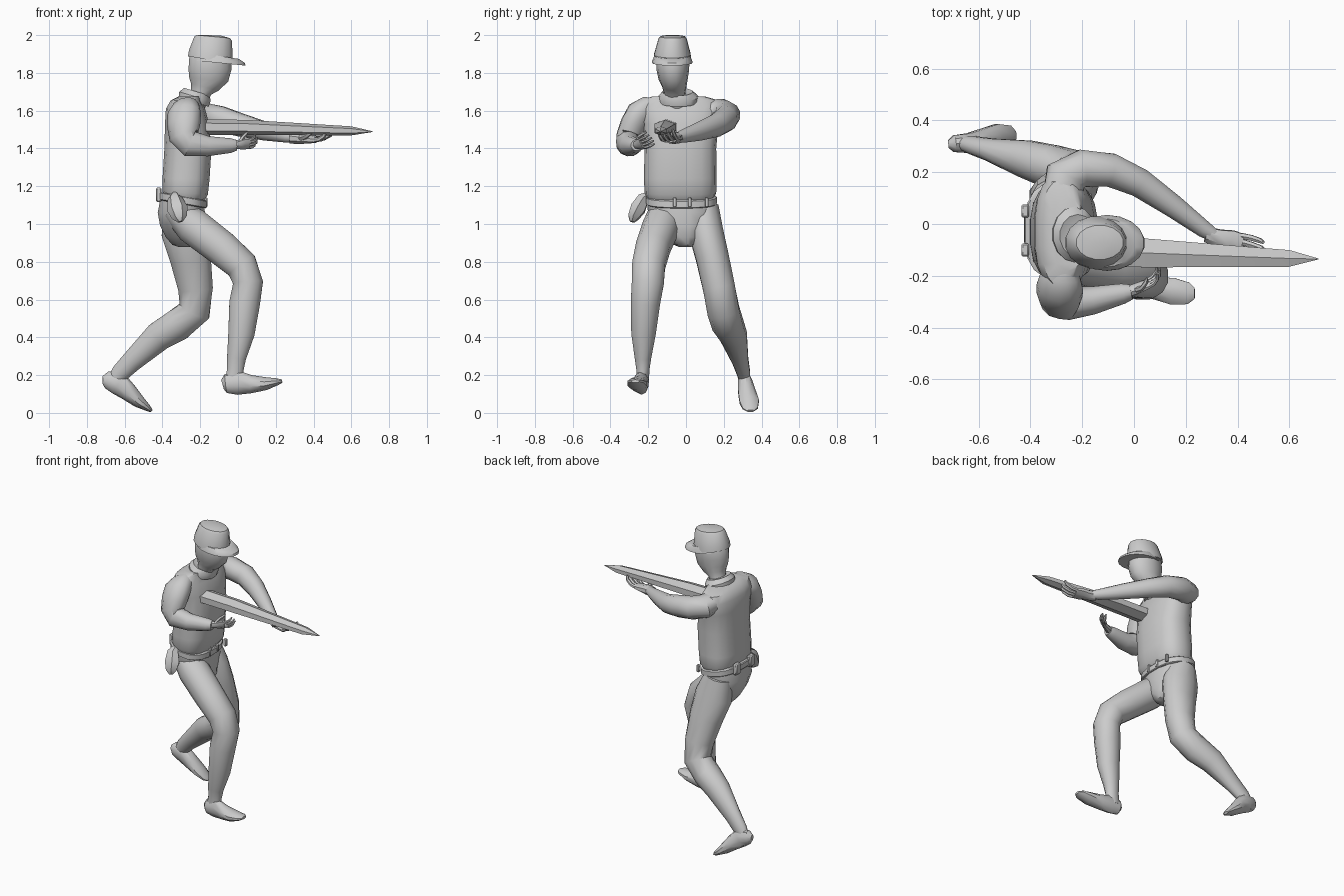
import bpy, bmesh, math
from mathutils import Vector as V


def skin(bm, loops):
    """Bridge successive closed loops of points and cap both ends."""
    vs = [[bm.verts.new(p) for p in l] for l in loops]
    n = len(vs[0])
    for a, b in zip(vs, vs[1:]):
        for i in range(n):
            j = (i + 1) % n
            bm.faces.new((a[i], a[j], b[j], b[i]))
    bm.faces.new(vs[0][::-1])
    bm.faces.new(vs[-1])


def finish(name, bm, angle=38):
    bmesh.ops.recalc_face_normals(bm, faces=bm.faces)
    me = bpy.data.meshes.new(name)
    bm.to_mesh(me)
    bm.free()
    ob = bpy.data.objects.new(name, me)
    bpy.context.collection.objects.link(ob)
    bpy.ops.object.select_all(action='DESELECT')
    ob.select_set(True)
    bpy.context.view_layer.objects.active = ob
    bpy.ops.object.shade_smooth_by_angle(angle=math.radians(angle))
    return ob


def superellipse(n, e):
    f = lambda c: math.copysign(abs(c) ** (2 / e), c)
    return [(f(math.cos(2 * math.pi * (i + .5) / n)), f(math.sin(2 * math.pi * (i + .5) / n)))
            for i in range(n)]


def stack(name, rings, n=14, e=2):
    """Upright loft; ring = x, y, z, radius x, radius y, slope along x."""
    bm = bmesh.new()
    skin(bm, [[V((x + rx * c, y + ry * s, z + k * rx * c)) for c, s in superellipse(n, e)]
              for x, y, z, rx, ry, k in rings])
    return finish(name, bm)


def tube(bm, rings, ref, n=10):
    """Loft along a path; ring = x, y, z, radius along ref, other radius."""
    pts = [V(r[:3]) for r in rings]
    loops = []
    for i, r in enumerate(rings):
        t = (pts[min(i + 1, len(pts) - 1)] - pts[max(i - 1, 0)]).normalized()
        u = (V(ref) - t * t.dot(V(ref))).normalized()
        w = t.cross(u)
        loops.append([pts[i] + u * r[3] * c + w * r[4] * s for c, s in superellipse(n, 2)])
    skin(bm, loops)


def limb(name, rings, ref=(0, 1, 0), n=10):
    bm = bmesh.new()
    tube(bm, rings, ref, n)
    return finish(name, bm)


def hand(name, wrist, d, n, size):
    """Palm, four curled fingers and a thumb; d points forward, n out of the palm."""
    w, d, n = V(wrist), V(d).normalized(), V(n)
    n = (n - d * d.dot(n)).normalized()
    s = d.cross(n)
    bm = bmesh.new()
    P = lambda a, b, c, r, q: (*(w + (d * a + s * b + n * c) * size), r * size, q * size)
    tube(bm, [P(-.03, 0, 0, .028, .03), P(.02, 0, 0, .034, .028),
              P(.06, 0, 0, .044, .022), P(.1, 0, 0, .042, .016)], s, 8)
    for i in range(4):
        b, l = (i - 1.5) * .02, (.9, 1.05, 1, .8)[i]
        tube(bm, [P(.09, b, 0, .012, .012), P(.09 + .04 * l, b * 1.15, .006, .011, .011),
                  P(.09 + .072 * l, b * 1.2, .025, .01, .01),
                  P(.09 + .085 * l, b * 1.2, .05, .006, .006)], s, 6)
    tube(bm, [P(.03, .022, .005, .016, .016), P(.06, .052, .02, .014, .014),
              P(.09, .058, .045, .012, .012), P(.105, .055, .065, .006, .006)], n, 6)
    return finish(name, bm)


def box(name, c, size):
    bm = bmesh.new()
    bmesh.ops.create_cube(bm, size=1)
    bmesh.ops.scale(bm, vec=size, verts=bm.verts)
    bmesh.ops.bevel(bm, geom=bm.edges[:], offset=min(size) * .2, segments=1, affect='EDGES')
    ob = finish(name, bm)
    ob.location = c
    return ob


# Head and neck
stack("head", [(-.235, -.045, 1.60, .055, .055, 0), (-.195, -.06, 1.69, .054, .056, -.1),
               (-.175, -.062, 1.725, .075, .064, -.25), (-.155, -.068, 1.765, .106, .077, -.1),
               (-.148, -.07, 1.82, .117, .087, 0), (-.148, -.07, 1.89, .112, .088, 0),
               (-.145, -.07, 1.95, .08, .065, 0)])
# Cap: crown and visor
stack("cap_crown", [(-.146, -.072, 1.868, .121, .102, -.17), (-.144, -.072, 1.90, .118, .098, -.17),
                    (-.132, -.071, 1.98, .102, .076, -.11), (-.132, -.071, 1.992, .092, .067, -.09),
                    (-.132, -.071, 1.999, .045, .035, -.05)], 16)
stack("cap_visor", [(-.104, -.073, 1.853, .146, .108, -.1), (-.104, -.073, 1.864, .142, .106, -.08),
                    (-.115, -.073, 1.892, .122, .094, -.15)], 18)
# Collar around the neck
stack("collar", [(-.235, -.04, 1.645, .082, .105, -.3), (-.228, -.04, 1.675, .085, .108, -.3),
                 (-.217, -.045, 1.70, .07, .082, -.3), (-.21, -.05, 1.69, .055, .06, -.3)], 14)
# Torso
stack("shirt", [(-.285, -.03, 1.135, .105, .175, -.1), (-.28, -.03, 1.165, .122, .19, -.08),
                (-.275, -.03, 1.24, .126, .192, 0), (-.265, -.03, 1.4, .126, .19, 0),
                (-.27, -.028, 1.53, .118, .2, 0), (-.278, -.03, 1.61, .105, .22, 0),
                (-.277, -.035, 1.655, .08, .205, 0), (-.255, -.04, 1.675, .06, .14, 0)], 18, 2.6)
# Hips
stack("hips", [(-.295, -.025, 1.14, .115, .18, -.1), (-.3, -.022, 1.06, .128, .18, 0),
               (-.295, -.015, .99, .12, .15, 0), (-.28, -.008, .93, .105, .095, 0),
               (-.275, -.005, .89, .075, .06, 0), (-.275, -.005, .878, .04, .03, 0)], 14, 2.2)
# Belt with loops and pouches
stack("belt", [(-.295, -.025, 1.105, .125, .18, -.18), (-.295, -.025, 1.11, .13, .188, -.18),
               (-.295, -.025, 1.143, .13, .188, -.18), (-.295, -.025, 1.148, .125, .18, -.18)], 18, 2.5)
for i, y in enumerate((-.06, .02, .11)):
    box(f"belt_loop_{i}", (-.172, y, 1.115), (.02, .02, .05))
for i, y in enumerate((-.1, .05)):
    box(f"back_pouch_{i}", (-.42, y, 1.155), (.03, .05, .075))
# Holster flaring off the right hip
limb("holster", [(-.335, -.2, 1.155, .02, .02), (-.335, -.225, 1.135, .035, .04),
                 (-.32, -.255, 1.08, .045, .055), (-.31, -.28, 1.035, .032, .04),
                 (-.305, -.285, 1.012, .014, .014)], n=6)

# Bent leading leg and foot
limb("right_leg", [(-.34, -.105, 1.08, .085, .07), (-.24, -.13, .99, .1, .1),
                   (-.09, -.175, .875, .094, .096), (.02, -.198, .78, .09, .088),
                   (.053, -.202, .69, .088, .082), (.035, -.215, .58, .08, .084),
                   (.018, -.225, .42, .067, .072), (-.008, -.228, .29, .045, .052),
                   (-.014, -.228, .23, .036, .045), (-.022, -.23, .16, .034, .05)], n=12)
limb("right_foot", [(-.082, -.232, .15, .015, .025), (-.065, -.232, .155, .034, .05),
                    (0, -.236, .16, .04, .064), (.07, -.245, .152, .045, .048),
                    (.15, -.26, .155, .054, .034), (.21, -.268, .165, .044, .018),
                    (.234, -.268, .168, .022, .008)])
# Trailing leg, up on its toes
limb("left_leg", [(-.31, .09, 1.09, .085, .09), (-.285, .105, .96, .094, .125),
                  (-.252, .14, .82, .09, .112), (-.225, .175, .66, .088, .095),
                  (-.23, .198, .54, .088, .088), (-.32, .222, .465, .086, .088),
                  (-.42, .252, .405, .074, .08), (-.56, .288, .275, .044, .058),
                  (-.625, .305, .21, .036, .05), (-.65, .31, .175, .03, .04)], n=12)
limb("left_foot", [(-.717, .308, .175, .015, .02), (-.695, .31, .175, .034, .045),
                   (-.635, .312, .158, .04, .062), (-.58, .322, .11, .048, .048),
                   (-.525, .335, .06, .054, .034), (-.475, .34, .024, .042, .017),
                   (-.458, .341, .01, .02, .008)])

# Trigger arm: hangs down, forearm forward
limb("right_sleeve", [(-.28, -.14, 1.62, .04, .06), (-.283, -.2, 1.605, .065, .085),
                      (-.286, -.245, 1.58, .075, .092), (-.288, -.275, 1.525, .072, .09),
                      (-.285, -.298, 1.465, .07, .082),
                      (-.255, -.305, 1.425, .066, .072), (-.16, -.295, 1.412, .056, .055),
                      (-.04, -.268, 1.415, .04, .04), (-.01, -.262, 1.417, .03, .03)],
     ref=(.3, 1, 0), n=12)
hand("right_hand", (-.01, -.258, 1.42), (.93, .4, .08), (-.3, .8, .5), .76)
# Support arm: reaches out beneath the barrel
limb("left_sleeve", [(-.275, .1, 1.6, .06, .08), (-.265, .18, 1.59, .075, .085),
                     (-.2, .215, 1.575, .074, .075), (-.09, .208, 1.555, .07, .067),
                     (.02, .16, 1.522, .062, .058), (.15, .07, 1.49, .05, .046),
                     (.27, -.02, 1.463, .034, .034), (.31, -.045, 1.457, .026, .026)],
     ref=(0, 0, 1), n=12)
hand("left_hand", (.31, -.05, 1.455), (.96, -.28, -.07), (.05, -.15, 1), 1.1)

# Faceted tapering weapon
limb("rifle", [(-.19, -.105, 1.513, .066, .042), (.05, -.112, 1.511, .064, .04),
               (.6, -.133, 1.493, .037, .024), (.712, -.135, 1.489, .002, .002)], n=6)
